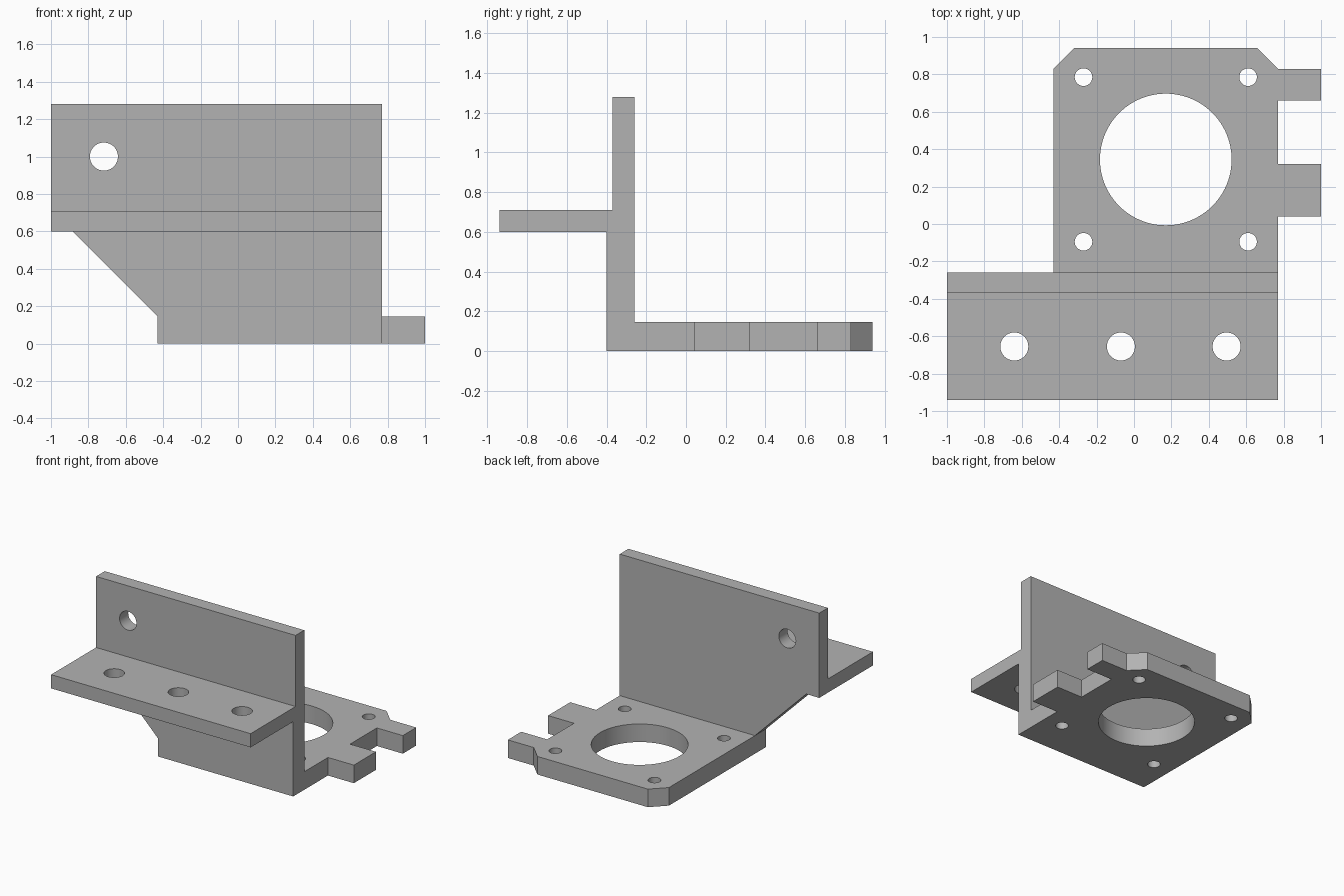
import bpy
import bmesh
import math
from mathutils import Vector

cube = bpy.data.objects.get("Cube")
if cube:
    bpy.data.objects.remove(cube, do_unlink=True)

grey = bpy.data.materials.new("plain grey")
grey.use_nodes = True
grey.diffuse_color = (0.45, 0.45, 0.45, 1)
grey.node_tree.nodes["Principled BSDF"].inputs["Base Color"].default_value = grey.diffuse_color


def prism(name, outline, axis, low, high):
    """Extrude a flat outline: (x, y) along z, or (x, z) along y."""
    def place(a, b, depth):
        return Vector((a, b, depth)) if axis == "z" else Vector((a, depth, b))

    bm = bmesh.new()
    face = bm.faces.new([bm.verts.new(place(a, b, low)) for a, b in outline])
    extruded = bmesh.ops.extrude_face_region(bm, geom=[face], use_keep_orig=True)
    moved = [v for v in extruded["geom"] if isinstance(v, bmesh.types.BMVert)]
    bmesh.ops.translate(bm, verts=moved, vec=place(0, 0, high - low))
    bmesh.ops.recalc_face_normals(bm, faces=bm.faces)
    mesh = bpy.data.meshes.new(name)
    bm.to_mesh(mesh)
    bm.free()
    mesh.materials.append(grey)
    obj = bpy.data.objects.new(name, mesh)
    bpy.context.collection.objects.link(obj)
    return obj


def box(x0, x1, y0, y1):
    return [(x0, y0), (x1, y0), (x1, y1), (x0, y1)]


def circle(x, y, radius, sides=48):
    turns = [2 * math.pi * i / sides for i in range(sides)]
    return [(x + radius * math.cos(t), y + radius * math.sin(t)) for t in turns]


def combine(target, other, operation):
    bpy.context.view_layer.objects.active = target
    mod = target.modifiers.new(operation.lower(), "BOOLEAN")
    mod.operation = operation
    mod.solver = "EXACT"
    mod.object = other
    bpy.ops.object.modifier_apply(modifier=mod.name)
    bpy.data.objects.remove(other, do_unlink=True)


LEFT, RIGHT, STEP = -1.0, 0.77, -0.43
BACK, THICK = -0.26, 0.145
SHELF_LOW, SHELF_TOP = 0.60, 0.71

# Upright wall with a sloped lower corner
slope = [(STEP, 0), (RIGHT, 0), (RIGHT, SHELF_LOW), (-0.885, SHELF_LOW), (STEP, THICK)]
bracket = prism("mounting_bracket", slope, "y", -0.40, BACK)
upper_wall = prism("upper_wall", box(LEFT, RIGHT, SHELF_LOW, 1.28), "y", -0.37, BACK)
shelf = prism("shelf", box(LEFT, RIGHT, -0.94, -0.30), "z", SHELF_LOW, SHELF_TOP)

# Motor plate with clipped back corners and two side tabs
plate_outline = [(STEP, -0.40), (RIGHT, -0.40), (RIGHT, 0.04), (1, 0.04), (1, 0.32),
                 (RIGHT, 0.32), (RIGHT, 0.66), (1, 0.66), (1, 0.83), (RIGHT, 0.83),
                 (0.66, 0.94), (-0.32, 0.94), (STEP, 0.83)]
plate = prism("motor_plate", plate_outline, "z", 0, THICK)

for part in (upper_wall, shelf, plate):
    combine(bracket, part, "UNION")

# Central opening and four screw holes in the plate
holes = [prism("opening", circle(0.17, 0.345, 0.352, 96), "z", -0.1, 0.3)]
for x in (-0.27, 0.61):
    for y in (-0.095, 0.785):
        holes.append(prism("screw_hole", circle(x, y, 0.047), "z", -0.1, 0.3))

# Shelf holes and the wall hole
for x in (-0.64, -0.07, 0.495):
    holes.append(prism("shelf_hole", circle(x, -0.655, 0.075), "z", 0.5, 0.8))
holes.append(prism("wall_hole", circle(-0.717, 1.0, 0.075), "y", -0.5, -0.1))

for hole in holes:
    combine(bracket, hole, "DIFFERENCE")

# Merge coplanar faces and smooth only the hole walls
bm = bmesh.new()
bm.from_mesh(bracket.data)
bmesh.ops.remove_doubles(bm, verts=bm.verts, dist=0.0001)
bmesh.ops.dissolve_limit(bm, angle_limit=math.radians(0.5), verts=bm.verts, edges=bm.edges)
bm.to_mesh(bracket.data)
bm.free()
bpy.ops.object.select_all(action="DESELECT")
bracket.select_set(True)
bpy.context.view_layer.objects.active = bracket
bpy.ops.object.shade_smooth_by_angle(angle=math.radians(30))
